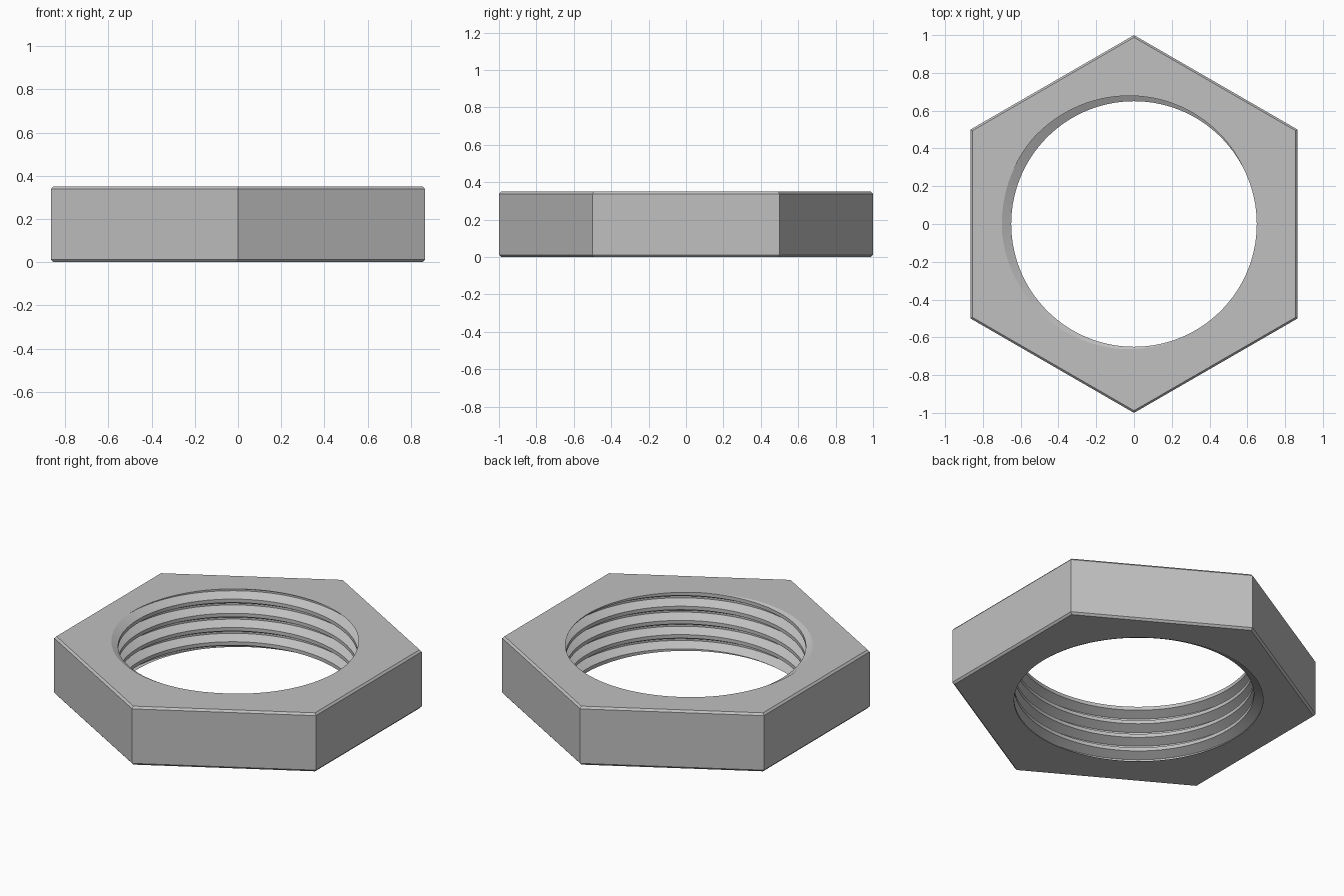
import bpy, bmesh, math

cube = bpy.data.objects.get("Cube")
if cube:
    bpy.data.objects.remove(cube)

HEIGHT, CHAMFER = 0.35, 0.012
MINOR, MAJOR, PITCH = 0.65, 0.7, 0.085
STEPS, TURNS = 120, 8            # segments per turn, turns before trimming
GROOVE_ANGLE = math.radians(162)  # where the groove runs out of the top face

steel = bpy.data.materials.new("grey steel")
steel.use_nodes = True
colour = (0.53, 0.53, 0.53, 1)
steel.diffuse_color = colour
steel.node_tree.nodes["Principled BSDF"].inputs["Base Color"].default_value = colour

bm = bmesh.new()

# Internal right-hand thread: a trapezoid profile swept along a helix
profile = [(-3 / 8, MINOR), (-1 / 16, MAJOR), (1 / 16, MAJOR), (3 / 8, MINOR)]
strip = []
for s in range(STEPS * TURNS + 1):
    turn = s / STEPS
    a = GROOVE_ANGLE + math.tau * turn
    z = HEIGHT + PITCH * (turn - TURNS + 2)
    strip.append([bm.verts.new((r * math.cos(a), r * math.sin(a), z + dz * PITCH))
                  for dz, r in profile])
for s in range(STEPS * TURNS):
    p, q = strip[s], strip[s + 1]
    for j in range(3):
        bm.faces.new((p[j], q[j], q[j + 1], p[j + 1]))
    if s + STEPS < STEPS * TURNS:     # crest joins this turn to the next
        u, v = strip[s + STEPS], strip[s + STEPS + 1]
        bm.faces.new((p[3], q[3], v[0], u[0]))

# Trim the thread flush with the top and bottom faces
for z, direction in ((HEIGHT, 1), (0, -1)):
    bmesh.ops.bisect_plane(bm, geom=bm.verts[:] + bm.edges[:] + bm.faces[:], dist=1e-6,
                           plane_co=(0, 0, z), plane_no=(0, 0, direction), clear_outer=True)


def rim_edges(z):
    return [e for e in bm.edges if e.is_boundary
            and all(abs(v.co.z - z) < 1e-5 for v in e.verts)]


rims = {z: rim_edges(z) for z in (0, HEIGHT)}


# Hexagonal outside with small chamfers
def hexagon(radius, z):
    return [bm.verts.new((radius * math.cos(math.radians(30 + 60 * i)),
                          radius * math.sin(math.radians(30 + 60 * i)), z))
            for i in range(6)]


rings = [hexagon(1 - CHAMFER, 0), hexagon(1, CHAMFER),
         hexagon(1, HEIGHT - CHAMFER), hexagon(1 - CHAMFER, HEIGHT)]
for low, high in zip(rings, rings[1:]):
    for i in range(6):
        k = (i + 1) % 6
        bm.faces.new((low[i], low[k], high[k], high[i]))

# Flat faces between the hexagon and the threaded hole
for z, ring in ((0, rings[0]), (HEIGHT, rings[3])):
    outline = [bm.edges.get((ring[i], ring[(i + 1) % 6])) for i in range(6)]
    bmesh.ops.triangle_fill(bm, edges=rims[z] + outline, use_beauty=True)

bmesh.ops.recalc_face_normals(bm, faces=bm.faces[:])
mesh = bpy.data.meshes.new("hex_nut")
bm.to_mesh(mesh)
bm.free()
mesh.materials.append(steel)
nut = bpy.data.objects.new("hex_nut", mesh)
bpy.context.collection.objects.link(nut)

bpy.ops.object.select_all(action='DESELECT')
nut.select_set(True)
bpy.context.view_layer.objects.active = nut
bpy.ops.object.shade_smooth_by_angle(angle=math.radians(20))
